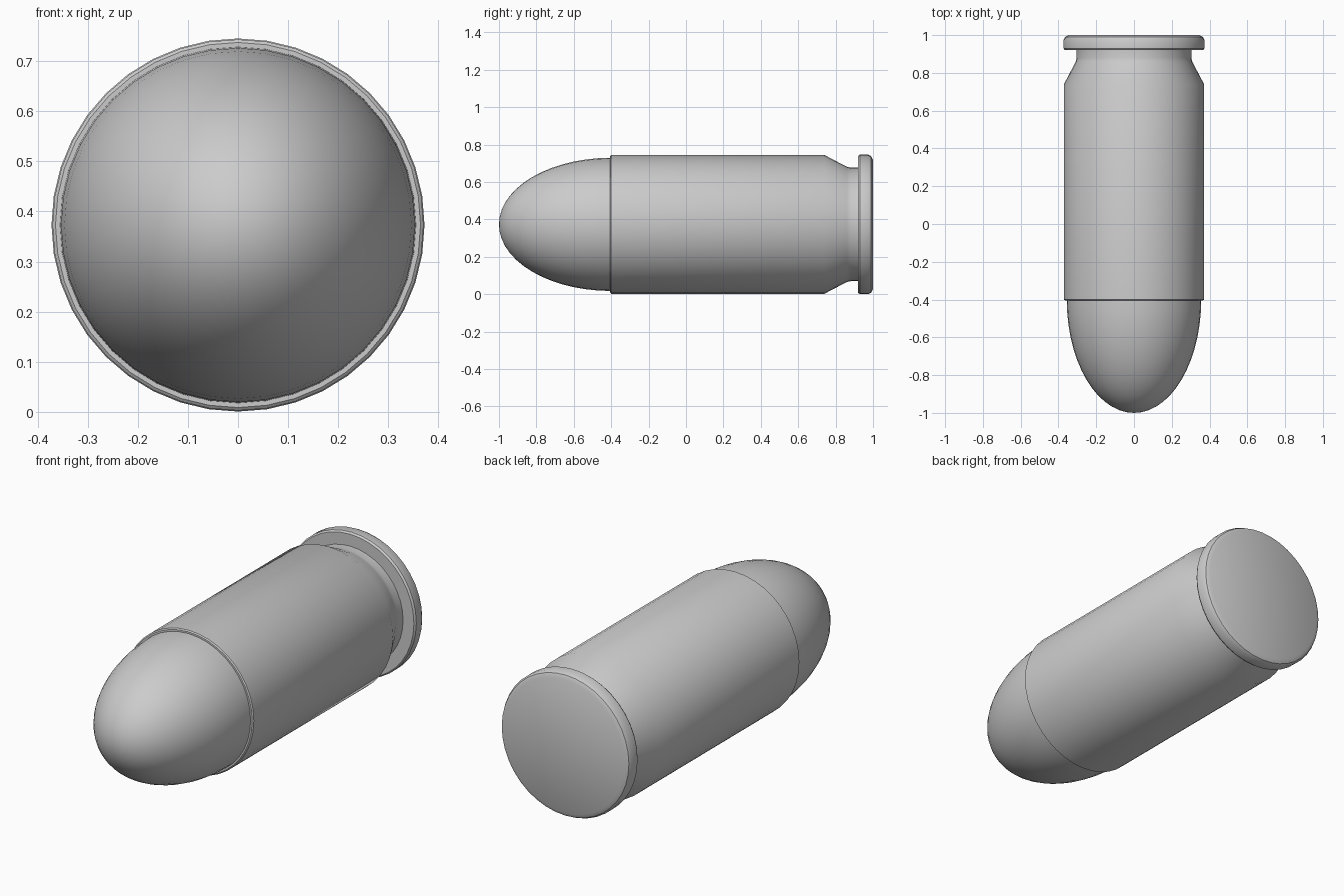
import bpy, bmesh
from math import sin, cos, pi

if "Cube" in bpy.data.objects:
    bpy.data.objects.remove(bpy.data.objects["Cube"])

SIDES = 40
AXIS_Z = 0.373


def lathe(name, profile):
    """Revolve (y, radius) points around the horizontal y axis."""
    bm = bmesh.new()
    rings = []
    for y, r in profile:
        if r < 1e-5:
            rings.append([bm.verts.new((0, y, AXIS_Z))])
        else:
            rings.append([bm.verts.new((r * cos(2 * pi * i / SIDES), y,
                                        AXIS_Z + r * sin(2 * pi * i / SIDES)))
                          for i in range(SIDES)])
    for a, b in zip(rings, rings[1:]):
        for i in range(SIDES):
            j = (i + 1) % SIDES
            quad = [a[i % len(a)], a[j % len(a)], b[j % len(b)], b[i % len(b)]]
            bm.faces.new(list(dict.fromkeys(quad)))
    bmesh.ops.recalc_face_normals(bm, faces=bm.faces)
    mesh = bpy.data.meshes.new(name)
    bm.to_mesh(mesh)
    bm.free()
    ob = bpy.data.objects.new(name, mesh)
    bpy.context.collection.objects.link(ob)
    bpy.ops.object.select_all(action='DESELECT')
    ob.select_set(True)
    bpy.context.view_layer.objects.active = ob
    bpy.ops.object.shade_smooth_by_angle(angle=0.6)
    return ob


# Rounded nose: half an ellipse, its base seated in the case mouth
STEPS = 14
nose = [(-0.40 - 0.60 * cos(t), 0.356 * sin(t))
        for t in (pi / 2 * k / STEPS for k in range(STEPS + 1))]
lathe("nose", nose + [(-0.39, 0.356), (-0.39, 0)])

# Case: mouth lip, straight wall, taper, extractor groove, chamfered rim
lathe("case", [
    (-0.405, 0), (-0.405, 0.365), (-0.40, 0.371),
    (0.74, 0.371), (0.86, 0.308), (0.88, 0.304), (0.92, 0.304),
    (0.92, 0.366), (0.93, 0.373), (0.975, 0.373),
    (0.99, 0.365), (1.0, 0.345), (1.0, 0),
])
